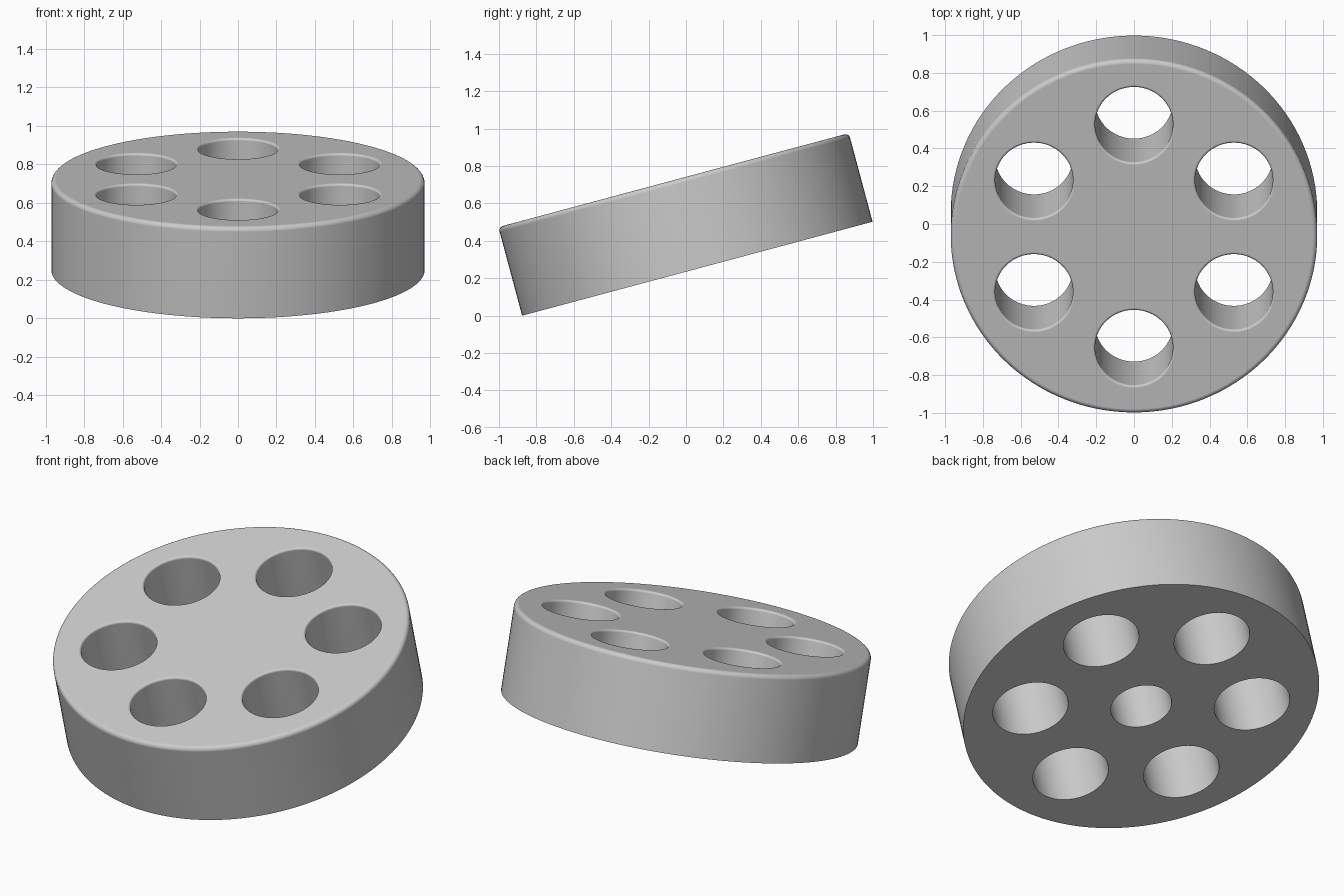
import bpy, bmesh
from math import pi, sin, cos, radians
from mathutils import Matrix, Vector

if "Cube" in bpy.data.objects:
    bpy.data.objects.remove(bpy.data.objects["Cube"], do_unlink=True)

RADIUS, HEIGHT, TILT = 0.97, 0.49, radians(15)
RING, HOLE, LIP = 0.611, 0.206, 0.013
SOCKET, SOCKET_DEPTH = 0.166, 0.4
ROUND = 0.025

grey = bpy.data.materials.new("light_grey")
grey.use_nodes = True
colour = (0.6, 0.6, 0.6, 1)
grey.diffuse_color = colour
grey.node_tree.nodes["Principled BSDF"].inputs["Base Color"].default_value = colour


def turned(name, profile, segments, x=0, y=0):
    """Closed solid of revolution from (radius, z) points, bottom to top."""
    bm = bmesh.new()
    rings = [[bm.verts.new((x + r * cos(2 * pi * i / segments),
                            y + r * sin(2 * pi * i / segments), z))
              for i in range(segments)] for r, z in profile]
    for low, high in zip(rings, rings[1:]):
        for i in range(segments):
            j = (i + 1) % segments
            bm.faces.new((low[i], low[j], high[j], high[i]))
    bm.faces.new(rings[0][::-1])
    bm.faces.new(rings[-1])
    mesh = bpy.data.meshes.new(name)
    bm.to_mesh(mesh)
    bm.free()
    mesh.materials.append(grey)
    obj = bpy.data.objects.new(name, mesh)
    bpy.context.collection.objects.link(obj)
    return obj


def arc(steps):
    return [pi / 2 * i / steps for i in range(steps + 1)]


# Disc body with a rounded top rim
disc = turned("tilted_disc", [(RADIUS, 0)] + [
    (RADIUS - ROUND + ROUND * cos(a), HEIGHT - ROUND + ROUND * sin(a))
    for a in arc(6)], 128)

# Six through holes with softly flared top lips
flare = [(HOLE + LIP - LIP * cos(a), HEIGHT - LIP + LIP * sin(a)) for a in arc(5)]
hole_profile = [(HOLE, -0.1)] + flare + [(HOLE + LIP, HEIGHT + 0.1)]
cutters = []
for k in range(6):
    a = pi / 2 + k * pi / 3
    cutters.append(turned("hole_cutter", hole_profile, 64, RING * cos(a), RING * sin(a)))

# Blind socket in the middle of the underside
cutters.append(turned("socket_cutter", [(SOCKET, -0.1), (SOCKET, SOCKET_DEPTH)], 64))

bpy.ops.object.select_all(action="DESELECT")
disc.select_set(True)
bpy.context.view_layer.objects.active = disc
for cutter in cutters:
    cut = disc.modifiers.new("cut", "BOOLEAN")
    cut.operation = "DIFFERENCE"
    cut.solver = "EXACT"
    cut.object = cutter
    bpy.ops.object.modifier_apply(modifier=cut.name)
    bpy.data.objects.remove(cutter, do_unlink=True)

# Tilt the back upwards, then rest the low edge on the ground
disc.data.transform(Matrix.Rotation(TILT, 4, "X"))
ys = [v.co.y for v in disc.data.vertices]
zs = [v.co.z for v in disc.data.vertices]
disc.data.transform(Matrix.Translation(Vector((0, -(min(ys) + max(ys)) / 2, -min(zs)))))

# Smooth walls and lips, flat top and underside
bpy.ops.object.shade_smooth_by_angle(angle=radians(35))
weighted = disc.modifiers.new("flat_caps", "WEIGHTED_NORMAL")
weighted.keep_sharp = True
